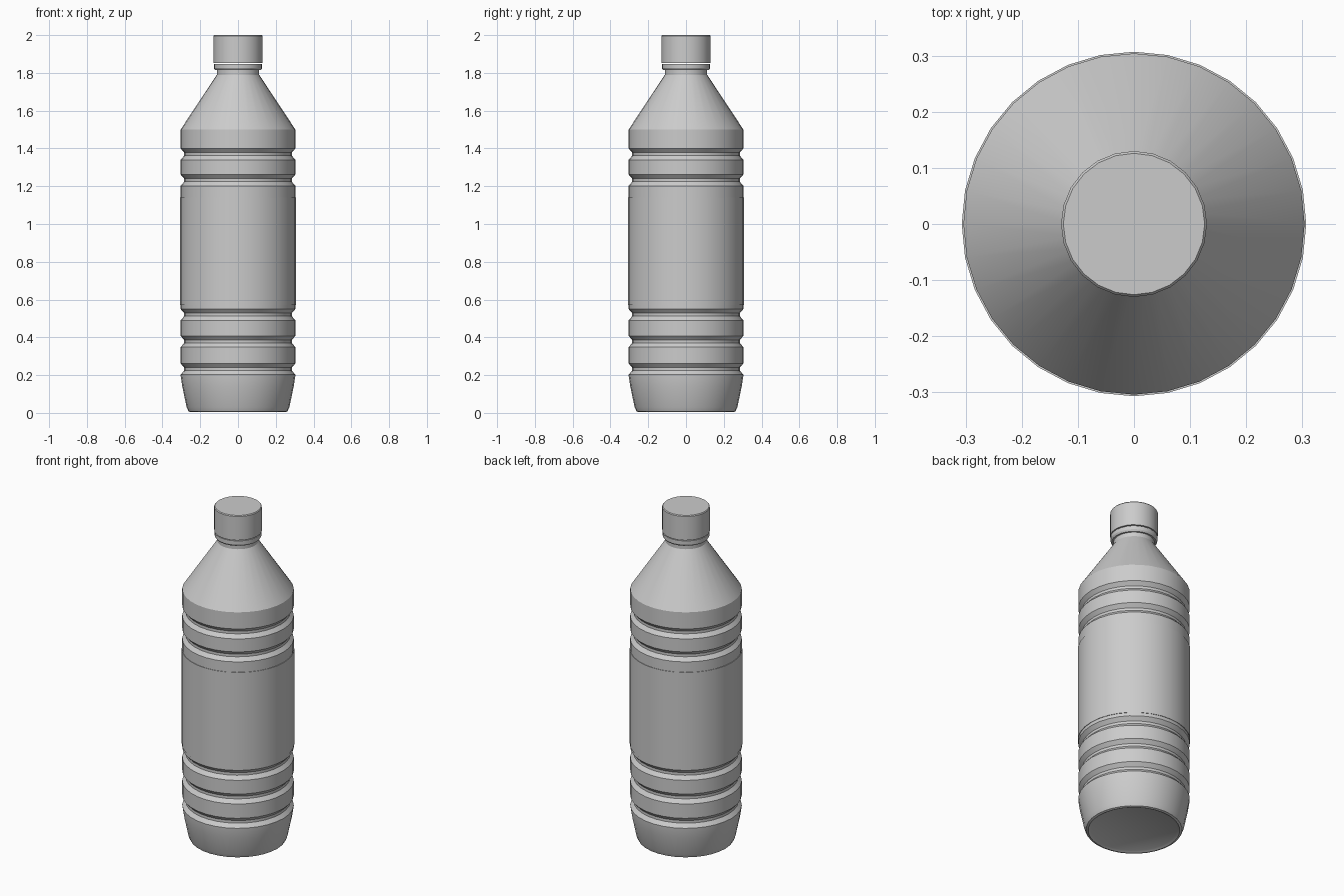
import bpy, bmesh, math

cube = bpy.data.objects.get("Cube")
if cube:
    bpy.data.objects.remove(cube)

grey = bpy.data.materials.new("plain grey")
grey.use_nodes = True
colour = (0.6, 0.6, 0.6, 1)
grey.diffuse_color = colour
grey.node_tree.nodes["Principled BSDF"].inputs["Base Color"].default_value = colour


def lathe(name, profile, sides):
    """Spin a (radius, height) profile round the z axis."""
    bm = bmesh.new()
    verts = [bm.verts.new((r, 0, z)) for r, z in profile]
    edges = [bm.edges.new(pair) for pair in zip(verts, verts[1:])]
    bmesh.ops.spin(bm, geom=verts + edges, cent=(0, 0, 0), axis=(0, 0, 1),
                   angle=math.tau, steps=sides, use_merge=True)
    bmesh.ops.remove_doubles(bm, verts=bm.verts, dist=0.0001)
    bmesh.ops.recalc_face_normals(bm, faces=bm.faces)
    mesh = bpy.data.meshes.new(name)
    bm.to_mesh(mesh)
    bm.free()
    mesh.materials.append(grey)
    obj = bpy.data.objects.new(name, mesh)
    bpy.context.collection.objects.link(obj)
    bpy.ops.object.select_all(action="DESELECT")
    obj.select_set(True)
    bpy.context.view_layer.objects.active = obj
    bpy.ops.object.shade_smooth_by_angle(angle=math.radians(30))
    return obj


# Bottle: base, grip grooves, shoulder and neck
RADIUS = 0.304
body = [(0, 0.015), (0.235, 0.012), (0.25, 0.004), (0.262, 0.008),
        (0.272, 0.03), (0.295, 0.14), (RADIUS, 0.2)]
for z in (0.232, 0.378, 0.52, 1.232, 1.37):
    body += [(RADIUS, z - 0.03), (RADIUS - 0.019, z - 0.008),
             (RADIUS - 0.019, z + 0.008), (RADIUS, z + 0.03)]
body += [(RADIUS, 1.5), (0.112, 1.79), (0.112, 1.83), (0, 1.83)]
lathe("bottle_body", body, 32)

# Label sleeve wrapped round the middle
lathe("label", [(0.303, 0.57), (0.307, 0.57), (0.307, 1.14), (0.303, 1.14)], 32)

# Tamper ring and screw cap
lathe("cap_ring", [(0.1, 1.815), (0.122, 1.815), (0.128, 1.825),
                   (0.128, 1.847), (0.1, 1.847)], 24)
lathe("cap", [(0, 1.852), (0.13, 1.852), (0.13, 1.995), (0.126, 2), (0, 2)], 24)
